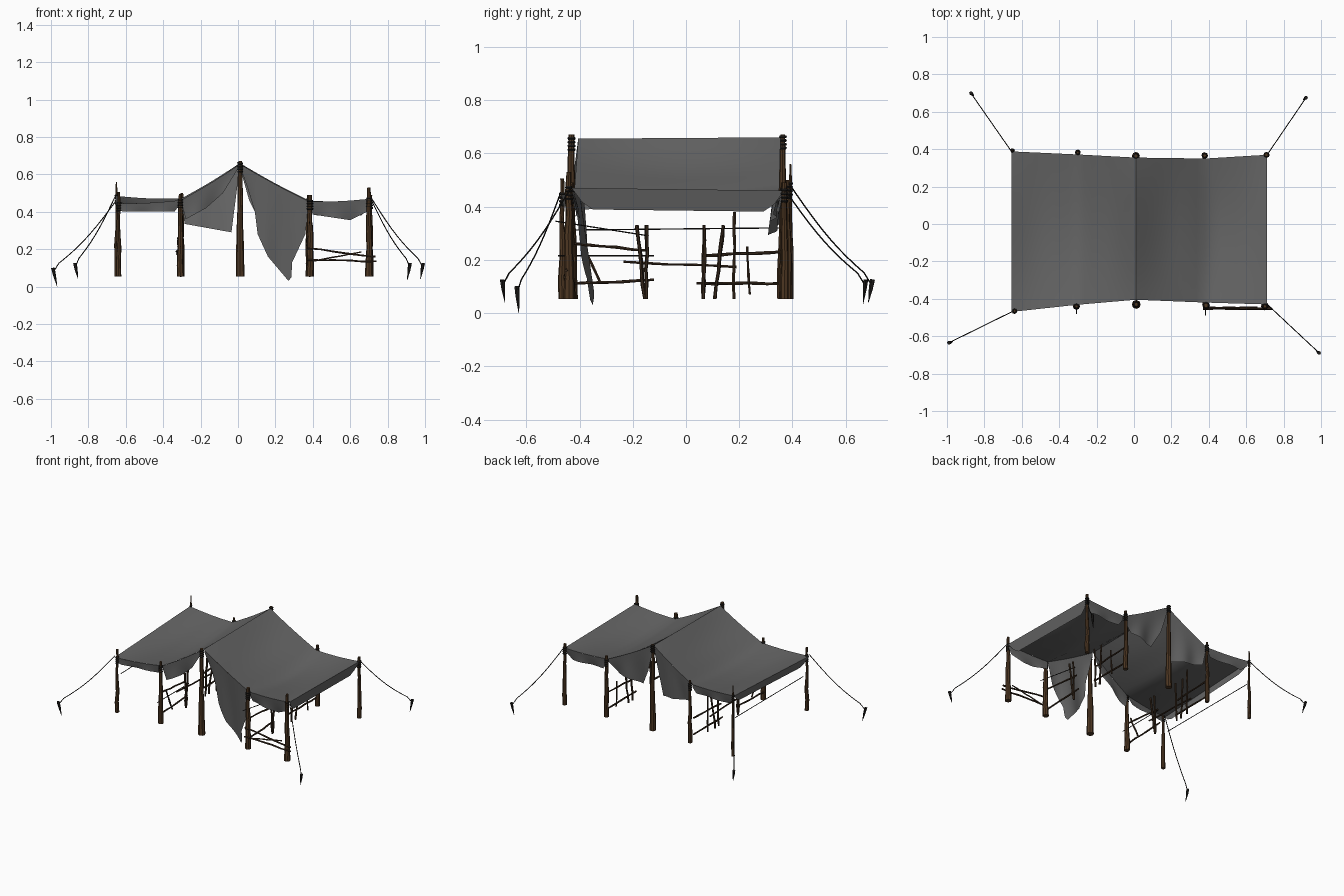
import bpy, bmesh, math, random
from mathutils import Vector

if "Cube" in bpy.data.objects:
    bpy.data.objects.remove(bpy.data.objects["Cube"])
random.seed(4)

def mat(name, c):
    m = bpy.data.materials.new(name)
    m.diffuse_color = (*c, 1)
    m.use_nodes = True
    m.node_tree.nodes["Principled BSDF"].inputs["Base Color"].default_value = m.diffuse_color
    return m
CLOTH = mat("grey_canvas", (0.13, 0.13, 0.13))
WOOD = mat("brown_wood", (0.075, 0.038, 0.016))
STICK = mat("dark_stick", (0.045, 0.025, 0.013))
ROPE = mat("black_rope", (0.012, 0.011, 0.01))

def finish(name, bm, m, angle):
    me = bpy.data.meshes.new(name)
    bm.to_mesh(me)
    bm.free()
    me.materials.append(m)
    ob = bpy.data.objects.new(name, me)
    bpy.context.collection.objects.link(ob)
    bpy.ops.object.select_all(action='DESELECT')
    ob.select_set(True)
    bpy.context.view_layer.objects.active = ob
    bpy.ops.object.shade_smooth_by_angle(angle=math.radians(angle))
    return ob

def tube(name, pts, radii, m, sides=6):
    bm = bmesh.new()
    pts = [Vector(p) for p in pts]
    q = (pts[-1] - pts[0]).to_track_quat('Z', 'Y')
    rings = []
    for p, r in zip(pts, radii):
        rings.append([bm.verts.new(p + q @ Vector((r * math.cos(2 * math.pi * i / sides),
                      r * math.sin(2 * math.pi * i / sides), 0))) for i in range(sides)])
    for a, b in zip(rings, rings[1:]):
        for i in range(sides):
            j = (i + 1) % sides
            bm.faces.new((a[i], a[j], b[j], b[i]))
    bm.faces.new(rings[0][::-1])
    bm.faces.new(rings[-1])
    return finish(name, bm, m, 40)

def lerp(table, x):
    if x <= table[0][0]:
        return table[0][1]
    for (x0, v0), (x1, v1) in zip(table, table[1:]):
        if x <= x1:
            return v0 + (v1 - v0) * (x - x0) / (x1 - x0)
    return table[-1][1]

# Canopy edge lines (y and z along x)
XS = [-0.655, -0.305, 0.01, 0.38, 0.71]
FY = list(zip(XS, [-0.47, -0.432, -0.405, -0.42, -0.43]))
BY = list(zip(XS, [0.388, 0.372, 0.355, 0.35, 0.37]))
FZ = list(zip(XS, [0.445, 0.462, 0.655, 0.455, 0.47]))
BZ = list(zip(XS, [0.485, 0.47, 0.66, 0.46, 0.46]))

def canopy(x, v):
    y = lerp(FY, x) * (1 - v) + lerp(BY, x) * v
    z = lerp(FZ, x) * (1 - v) + lerp(BZ, x) * v
    s = 0
    for a, b in zip(XS, XS[1:]):
        if a <= x <= b:
            s = math.sin(math.pi * (x - a) / (b - a))
    w = math.sin(math.pi * v)
    z -= 0.006 * s + 0.028 * s * w
    z -= 0.03 * w * (math.exp(-((x - 0.4) / 0.08) ** 2) + math.exp(-((x + 0.3) / 0.08) ** 2))
    return Vector((x, y, z))

def sheet(name, rows):
    bm = bmesh.new()
    g = [[bm.verts.new(p) for p in r] for r in rows]
    for a, b in zip(g, g[1:]):
        for i in range(len(a) - 1):
            bm.faces.new((a[i], a[i + 1], b[i + 1], b[i]))
    return finish(name, bm, CLOTH, 60)

cols = [a + (b - a) * i / 8 for a, b in zip(XS, XS[1:]) for i in range(8)] + [XS[-1]]
sheet("canopy", [[canopy(x, j / 16) for x in cols] for j in range(17)])

# Hanging cloth below the front and back edges: bottom height along x
def hang(name, v, bottom, lean):
    x0, x1 = bottom[0][0], bottom[-1][0]
    xs = sorted(set([x0 + (x1 - x0) * i / 24 for i in range(25)] + [b[0] for b in bottom]))
    rows = []
    for j in range(6):
        t = j / 5
        row = []
        for x in xs:
            p = canopy(x, v)
            drop = max(0.0, p.z - lerp(bottom, x)) * t
            side = 1 if v == 0 else -1
            y = p.y + side * drop * lean + 0.01 * t * math.sin(x * 34) * min(1, drop * 8)
            row.append((x, y, p.z - drop))
        rows.append(row)
    sheet(name, rows)

hang("front_left_valance", 0, [(-0.645, 0.41), (-0.61, 0.4), (-0.34, 0.4), (-0.31, 0.44)], 0.2)
hang("front_left_flap", 0, [(-0.3, 0.44), (-0.28, 0.36), (-0.17, 0.42), (-0.08, 0.5), (0.0, 0.63)], 0.12)
hang("front_curtain", 0, [(0.015, 0.63), (0.05, 0.53), (0.09, 0.4), (0.105, 0.28), (0.16, 0.16),
                          (0.27, 0.03), (0.285, 0.05), (0.29, 0.13), (0.36, 0.28), (0.378, 0.43)], 0.13)
hang("front_right_valance", 0, [(0.385, 0.43), (0.4, 0.385), (0.6, 0.355), (0.69, 0.4), (0.705, 0.44)], 0.2)
hang("back_left_valance", 1, [(-0.645, 0.45), (-0.6, 0.41), (-0.34, 0.41), (-0.31, 0.45)], 0.2)
hang("back_left_flap", 1, [(-0.3, 0.44), (-0.285, 0.335), (-0.035, 0.29), (0.008, 0.63)], 0.12)
hang("back_right_flap", 1, [(0.012, 0.63), (0.06, 0.46), (0.12, 0.34), (0.3, 0.37), (0.375, 0.44)], 0.12)
hang("back_right_valance", 1, [(0.385, 0.43), (0.42, 0.38), (0.66, 0.38), (0.705, 0.43)], 0.2)

# Side valances at the left and right ends
for name, x, s, depth in (("right_side_valance", XS[-1], -1, 0.08), ("left_side_valance", XS[0], 1, 0.06)):
    rows = []
    for j in range(4):
        row = []
        for i in range(21):
            p = canopy(x, i / 20)
            d = depth * min(1, 14 * (i / 20) * (1 - i / 20)) * j / 3
            row.append((x + s * d * 0.25, p.y, p.z - d))
        rows.append(row)
    sheet(name, rows)

# Support poles: x, y, top, base radius, top radius
def wobble(a, b, n, amt):
    a, b = Vector(a), Vector(b)
    return [a.lerp(b, i / n) + Vector([random.uniform(-amt, amt) for _ in range(3)]) * (0 < i < n)
            for i in range(n + 1)]

def pole(name, x, y, top, r0, r1):
    pts = wobble((x, y, 0.053), (x, y, top), 6, 0.003)
    tube(name, pts, [r0 + (r1 - r0) * i / 6 + random.uniform(-0.001, 0.001) for i in range(7)], WOOD, 8)

for name, data in {
    "front": [(-0.638, -0.465, 0.505, 0.014, 0.007), (-0.308, -0.44, 0.495, 0.019, 0.009),
              (0.012, -0.43, 0.67, 0.023, 0.01), (0.385, -0.435, 0.49, 0.021, 0.012),
              (0.7, -0.44, 0.53, 0.021, 0.009)],
    "back": [(-0.65, 0.392, 0.56, 0.012, 0.004), (-0.3, 0.382, 0.5, 0.015, 0.008),
             (0.01, 0.364, 0.67, 0.021, 0.009), (0.378, 0.366, 0.49, 0.018, 0.009),
             (0.708, 0.37, 0.49, 0.016, 0.009)]}.items():
    for k, (x, y, top, r0, r1) in enumerate(data):
        pole(f"{name}_pole_{k + 1}", x, y, top, r0, r1)
        # Rope binding coiled around the pole head
        zc = lerp(FZ if name == "front" else BZ, x)
        for i in range(4):
            z = zc - 0.04 + 0.014 * i
            tube(f"{name}_binding_{k + 1}_{i}", [(x, y, z - 0.005), (x, y, z), (x, y, z + 0.005)],
                 [r1 + 0.003, r1 + 0.006, r1 + 0.003], ROPE, 8)

# Guy ropes and stakes: canopy corner, rope end, stake foot
for name, corner, end, foot in (
        ("front_left", (XS[0], -0.47, 0.455), (-0.99, -0.635, 0.1), (-0.967, -0.628, 0.0)),
        ("back_left", (XS[0], 0.388, 0.485), (-0.872, 0.7, 0.125), (-0.855, 0.685, 0.04)),
        ("front_right", (0.712, -0.43, 0.475), (0.99, -0.69, 0.125), (0.975, -0.68, 0.04)),
        ("back_right", (0.712, 0.37, 0.465), (0.92, 0.675, 0.125), (0.905, 0.665, 0.035))):
    a, b = Vector(corner), Vector(end)
    pts = [a.lerp(b, i / 10) - Vector((0, 0, 0.03 * math.sin(math.pi * i / 10))) for i in range(11)]
    pts[-1].z -= 0.025
    tube(name + "_guy_rope", pts, [0.0028] * 11, ROPE, 5)
    tube(name + "_stake", [end, b.lerp(Vector(foot), 0.4), foot], [0.01, 0.008, 0.001], ROPE, 6)

# Stick fences running front to back beside the middle bay
def stick(name, a, b, r=0.0055):
    tube(name, wobble(a, b, 5, 0.003), [r * random.uniform(0.8, 1.15) for _ in range(6)], STICK, 6)

for side, x in (("left", -0.308), ("right", 0.382)):
    for i, (y, y2, top) in enumerate([(-0.155, -0.185, 0.33), (-0.15, -0.148, 0.33),
                                      (0.065, 0.068, 0.33), (0.108, 0.14, 0.33)]):
        stick(f"{side}_fence_post_{i}", (x, y, 0.053), (x + 0.012, y2, top), 0.0065)
    for i, (y0, z0, y1, z1) in enumerate([(-0.43, 0.262, -0.14, 0.235), (-0.43, 0.11, -0.12, 0.125),
                                          (0.06, 0.215, 0.37, 0.23), (0.04, 0.112, 0.37, 0.112)]):
        stick(f"{side}_fence_rail_{i}", (x - 0.012, y0, z0), (x - 0.012, y1, z1))
stick("left_long_rail", (-0.325, -0.235, 0.193), (-0.325, 0.19, 0.173))
stick("left_tall_post", (-0.3, 0.18, 0.053), (-0.3, 0.182, 0.38), 0.0065)
stick("right_short_post", (0.39, 0.24, 0.07), (0.39, 0.23, 0.25))
stick("left_leaning_post", (-0.3, -0.32, 0.11), (-0.3, -0.39, 0.27))

# Front rails between the two right-hand poles
stick("front_upper_rail", (0.37, -0.45, 0.205), (0.735, -0.45, 0.16))
stick("front_lower_rail", (0.37, -0.455, 0.142), (0.74, -0.455, 0.135))
stick("front_cross_rail", (0.4, -0.445, 0.135), (0.66, -0.445, 0.185), 0.004)

# Thin slack ropes strung between poles
for i, (a, b) in enumerate([((-0.64, -0.42, 0.312), (-0.65, 0.37, 0.32)),
                            ((-0.308, -0.48, 0.215), (-0.308, -0.12, 0.215)),
                            ((0.382, -0.49, 0.345), (0.382, -0.14, 0.29))]):
    tube(f"strung_rope_{i}", [a, b], [0.0025] * 2, ROPE, 5)
